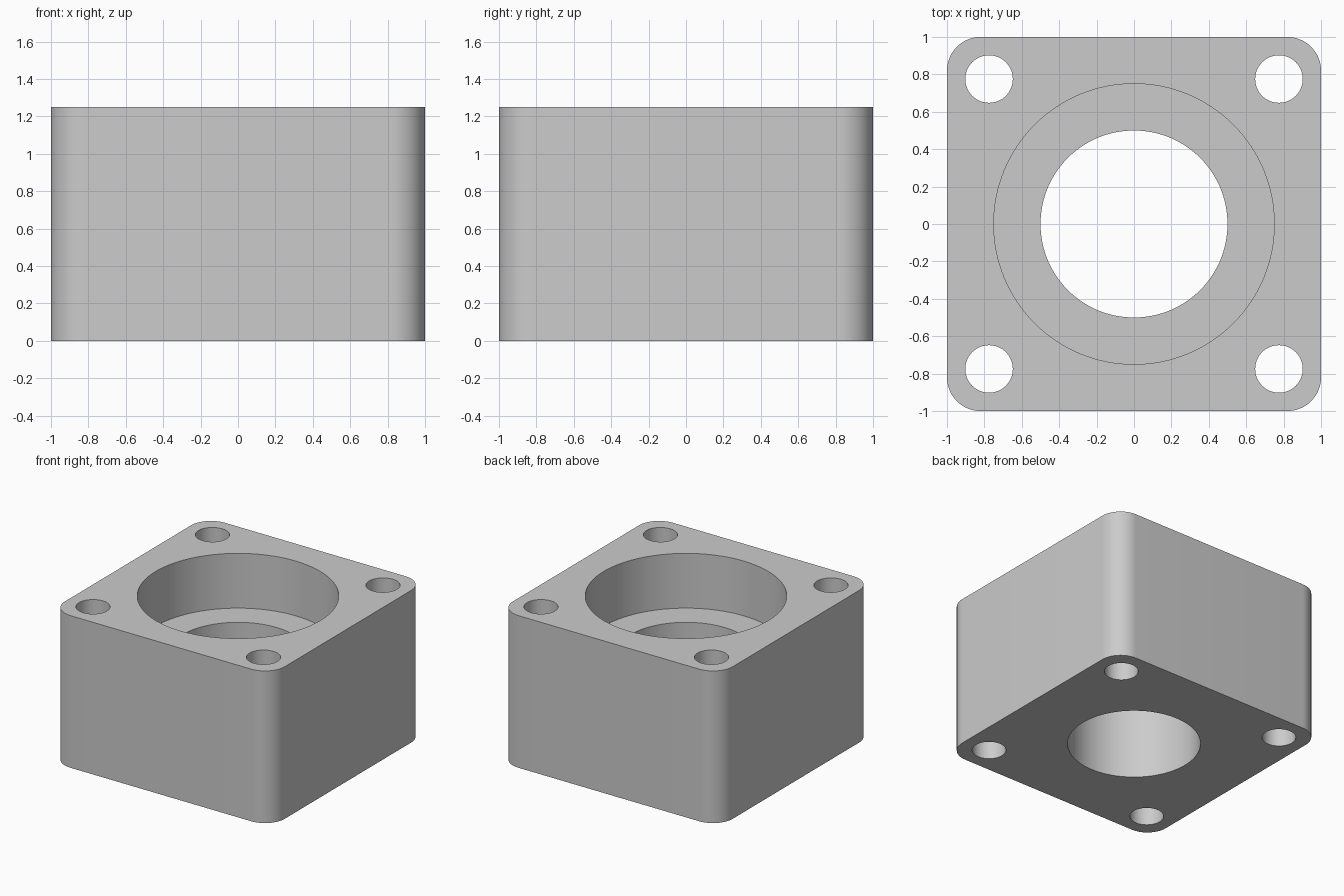
import bpy
import bmesh
from math import radians

HEIGHT = 1.25
CORNER = 0.18
FLOOR = 0.8
HOLE_AT = 0.775

if "Cube" in bpy.data.objects:
    bpy.data.objects.remove(bpy.data.objects["Cube"])

grey = bpy.data.materials.new("plain grey")
grey.use_nodes = True
colour = (0.6, 0.6, 0.6, 1)
grey.diffuse_color = colour
grey.node_tree.nodes["Principled BSDF"].inputs["Base Color"].default_value = colour


def cylinder_cutter(name, radius, x, y, bottom, top, sides):
    bpy.ops.mesh.primitive_cylinder_add(
        vertices=sides, radius=radius, depth=top - bottom,
        location=(x, y, (bottom + top) / 2))
    cutter = bpy.context.object
    cutter.name = name
    cutter.hide_render = True
    return cutter


# Square block with rounded upright edges
bpy.ops.mesh.primitive_cube_add(size=2, location=(0, 0, HEIGHT / 2))
block = bpy.context.object
block.name = "mounting_block"
block.scale.z = HEIGHT / 2
bpy.ops.object.transform_apply(location=True, scale=True)
block.data.materials.append(grey)

bm = bmesh.new()
bm.from_mesh(block.data)
uprights = [e for e in bm.edges if abs(e.verts[0].co.z - e.verts[1].co.z) > 1]
bmesh.ops.bevel(bm, geom=uprights, offset=CORNER, offset_type='OFFSET',
                segments=16, profile=0.5, affect='EDGES')
bm.to_mesh(block.data)
bm.free()

# Stepped centre bore and four corner bolt holes
cutters = [
    cylinder_cutter("counterbore_cutter", 0.75, 0, 0, FLOOR, HEIGHT + 0.2, 128),
    cylinder_cutter("through_bore_cutter", 0.5, 0, 0, -0.2, HEIGHT + 0.1, 128),
]
for x in (-HOLE_AT, HOLE_AT):
    for y in (-HOLE_AT, HOLE_AT):
        cutters.append(cylinder_cutter("bolt_hole_cutter", 0.127, x, y,
                                       -0.2, HEIGHT + 0.2, 64))

bpy.ops.object.select_all(action='DESELECT')
block.select_set(True)
bpy.context.view_layer.objects.active = block
for cutter in cutters:
    cut = block.modifiers.new(cutter.name, 'BOOLEAN')
    cut.operation = 'DIFFERENCE'
    cut.solver = 'EXACT'
    cut.object = cutter
    bpy.ops.object.modifier_apply(modifier=cut.name)
    bpy.data.objects.remove(cutter)

bpy.ops.object.shade_smooth_by_angle(angle=radians(30))
